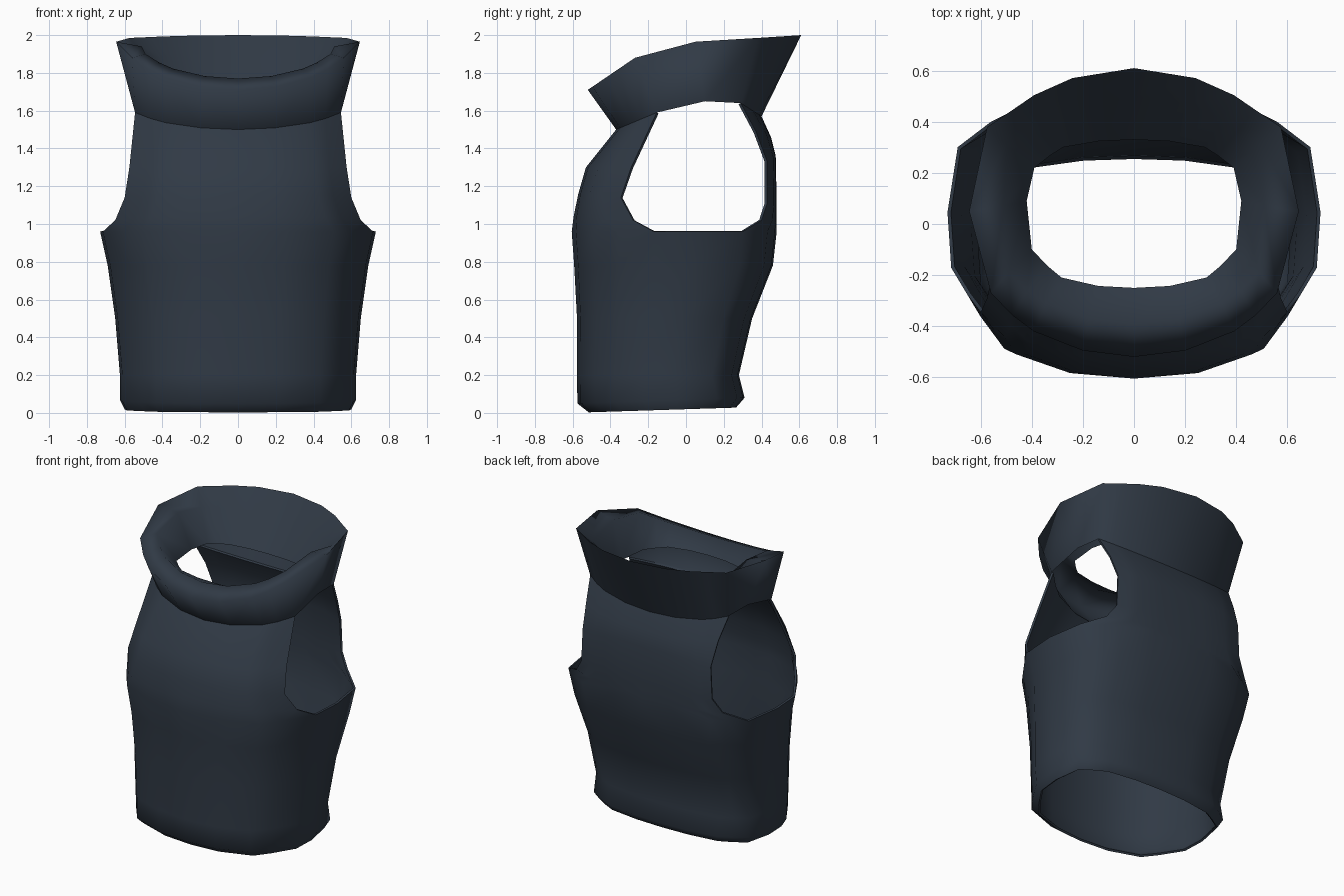
import bpy
import bmesh

cube = bpy.data.objects.get("Cube")
if cube:
    bpy.data.objects.remove(cube, do_unlink=True)

# One dark slate cloth colour
CLOTH = (0.030, 0.042, 0.060, 1.0)
cloth = bpy.data.materials.new("dark_slate_cloth")
cloth.use_nodes = True
cloth.diffuse_color = CLOTH
shader = next(n for n in cloth.node_tree.nodes if n.type == "BSDF_PRINCIPLED")
shader.inputs["Base Color"].default_value = CLOTH
shader.inputs["Roughness"].default_value = 0.8

# Curve shapes from centre line to panel edge: (share of width, share of depth)
SQUARISH = [(0, 0), (.35, .05), (.71, .27), (.84, .56), (1, 1)]
ROUND = [(0, 0), (.36, .10), (.70, .40), (.85, .65), (1, 1)]
SLANTED = [(0, 0), (.42, .17), (.68, .46), (.82, .70), (1, 1)]


def panel_row(centre, edge, shape=SQUARISH):
    """Points from the centre line (y, z) out to an edge point (x, y, z)."""
    (cy, cz), (ex, ey, ez) = centre, edge
    return [(ex * f, cy + (ey - cy) * g, cz + (ez - cz) * g) for f, g in shape]


def half_ring(front, side, back):
    """Front centre, round the left side, to back centre."""
    return front + [side] + back[::-1]


def torso_ring(z, half_width, front_y, back_y, tilt=0):
    depth = back_y - front_y

    def at(share):
        return front_y + depth * share, z + tilt * share

    return half_ring(
        panel_row(at(0), (half_width * .98, *at(.4))),
        (half_width, *at(.6)),
        panel_row(at(1), (half_width * .945, *at(.835))),
    )


def make_part(name, grids, thickness, smooth_angle):
    """Skin each grid of rows, mirror it and give the cloth a thickness."""
    bm = bmesh.new()
    for rows in grids:
        verts = [[bm.verts.new(p) for p in row] for row in rows]
        for low, high in zip(verts, verts[1:]):
            for i in range(len(low) - 1):
                bm.faces.new((low[i], low[i + 1], high[i + 1], high[i]))
    bmesh.ops.remove_doubles(bm, verts=bm.verts, dist=.0005)
    mesh = bpy.data.meshes.new(name)
    bm.to_mesh(mesh)
    bm.free()
    mesh.materials.append(cloth)
    obj = bpy.data.objects.new(name, mesh)
    bpy.context.collection.objects.link(obj)

    mirror = obj.modifiers.new("mirror", "MIRROR")
    mirror.use_clip = True
    if thickness:
        solid = obj.modifiers.new("cloth_thickness", "SOLIDIFY")
        solid.thickness = thickness
        solid.offset = -1
    bpy.ops.object.select_all(action="DESELECT")
    obj.select_set(True)
    bpy.context.view_layer.objects.active = obj
    for modifier in list(obj.modifiers):
        bpy.ops.object.modifier_apply(modifier=modifier.name)
    bpy.ops.object.shade_smooth_by_angle(angle=smooth_angle)


# Lower torso tube, with the hem tucked in at the bottom
torso = [
    torso_ring(.003, .60, -.515, .265, tilt=.025),
    torso_ring(.05, .625, -.575, .31, tilt=.03),
    torso_ring(.20, .625, -.577, .28),
    torso_ring(.50, .65, -.577, .35),
    torso_ring(.78, .69, -.592, .46),
    torso_ring(.96, .73, -.605, .48),
]
columns = len(SQUARISH)

# Chest panel up to the neck, its outer edge forming the front of the armhole
chest = [torso[-1][:columns]] + [
    panel_row(centre, edge) for centre, edge in (
        ((-.595, 1.04), (.65, -.28, 1.02)),
        ((-.57, 1.16), (.60, -.345, 1.14)),
        ((-.53, 1.30), (.575, -.29, 1.30)),
    )
]
chest.append(panel_row((-.37, 1.50), (.545, -.155, 1.59), ROUND))

# Back panel, its outer edge forming the rear of the armhole
back = [torso[-1][-columns:]] + [
    panel_row(centre, edge)[::-1] for centre, edge in (
        ((.48, 1.02), (.56, .40, 1.02)),
        ((.48, 1.12), (.50, .43, 1.11)),
        ((.475, 1.36), (.49, .43, 1.33)),
        ((.45, 1.46), (.505, .37, 1.49)),
    )
]
back.append(panel_row((.40, 1.57), (.53, .29, 1.64), ROUND)[::-1])
make_part("vest_body", [torso, chest, back], .014, 1.0)

# Flared collar: neck seam, wide outer rim, then the lining rolled inward
neck_seam = half_ring(chest[-1], (.545, .10, 1.65), back[-1][::-1])
outer_rim = half_ring(
    panel_row((-.52, 1.71), (.56, -.27, 1.88), ROUND),
    (.645, .05, 1.965),
    panel_row((.61, 2.0), (.575, .38, 1.985), SLANTED),
)
lining_crest = half_ring(
    panel_row((-.39, 1.77), (.49, -.19, 1.90), ROUND),
    (.51, .07, 1.94),
    panel_row((.50, 1.87), (.50, .31, 1.89), SLANTED),
)
inner_lip = half_ring(
    panel_row((-.25, 1.71), (.40, -.10, 1.70)),
    (.42, .09, 1.70),
    panel_row((.33, 1.69), (.39, .22, 1.70)),
)
make_part("collar", [[neck_seam, outer_rim, lining_crest, inner_lip]], 0, 2.1)
